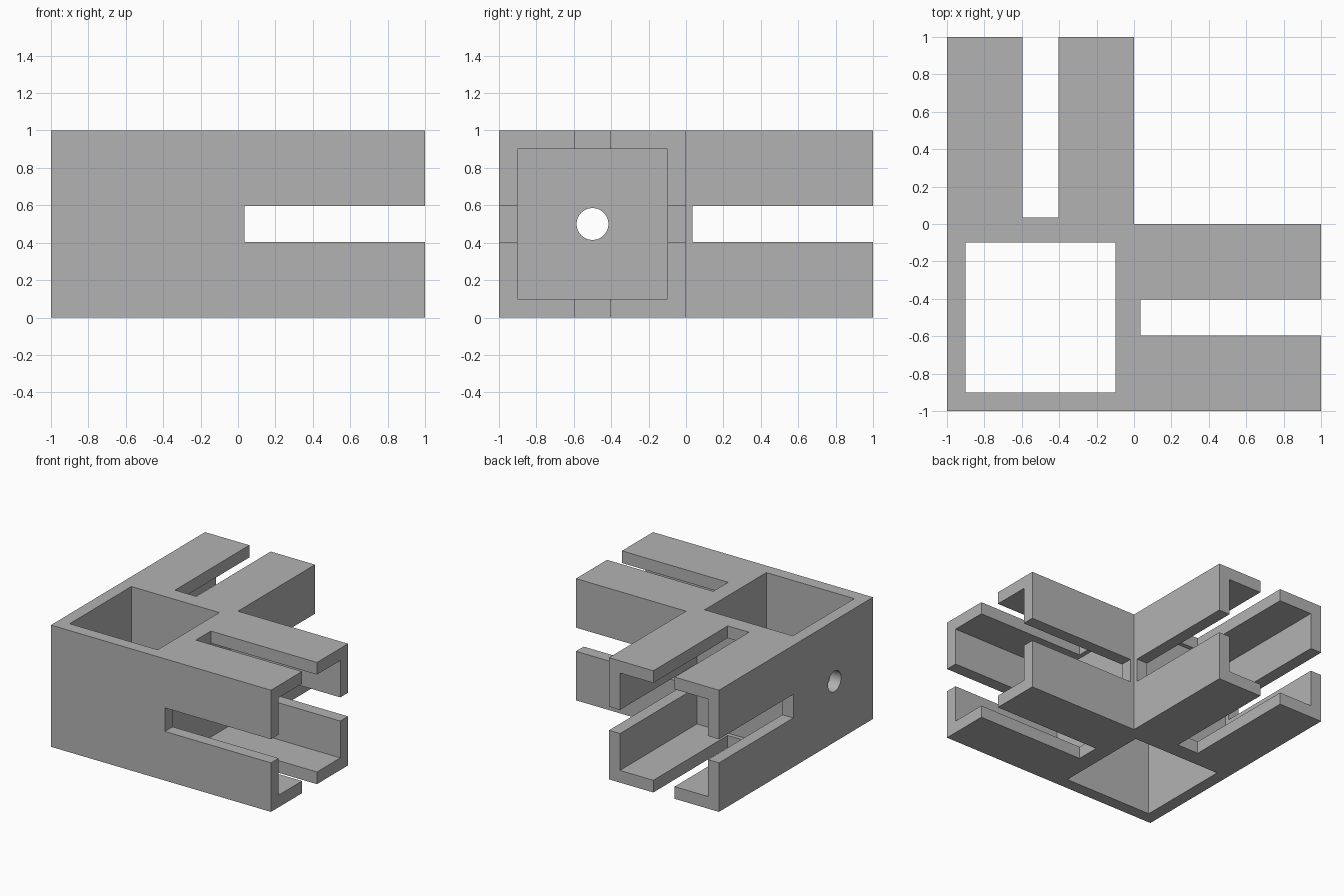
import bpy
import bmesh
from math import radians
from mathutils import Matrix, Vector

cube = bpy.data.objects.get("Cube")
if cube:
    bpy.data.objects.remove(cube, do_unlink=True)

WALL = 0.1          # tube wall thickness
SLOT = 0.097        # half width of the slots
START = 0.035       # where the slots begin
OUT = 1.2           # cutters reach past the open ends

grey = bpy.data.materials.new("grey")
grey.use_nodes = True
colour = (0.45, 0.45, 0.45, 1)
grey.diffuse_color = colour
grey.node_tree.nodes["Principled BSDF"].inputs["Base Color"].default_value = colour


def finish(name, bm):
    bmesh.ops.recalc_face_normals(bm, faces=bm.faces)
    mesh = bpy.data.meshes.new(name)
    bm.to_mesh(mesh)
    bm.free()
    mesh.materials.append(grey)
    obj = bpy.data.objects.new(name, mesh)
    bpy.context.collection.objects.link(obj)
    return obj


def box(name, low, high):
    low, high = Vector(low), Vector(high)
    bm = bmesh.new()
    bmesh.ops.create_cube(bm, size=1, matrix=Matrix.Translation((low + high) / 2)
                          @ Matrix.Diagonal((*(high - low), 1)))
    return finish(name, bm)


def cut(target, cutter):
    mod = target.modifiers.new("cut", "BOOLEAN")
    mod.operation = "DIFFERENCE"
    mod.solver = "EXACT"
    mod.object = cutter
    bpy.context.view_layer.objects.active = target
    bpy.ops.object.modifier_apply(modifier=mod.name)
    bpy.data.objects.remove(cutter, do_unlink=True)


# L-shaped solid body
bm = bmesh.new()
outline = [(-1, -1), (1, -1), (1, 0), (0, 0), (0, 1), (-1, 1)]
base = bm.faces.new([bm.verts.new((x, y, 0)) for x, y in outline])
raised = bmesh.ops.extrude_face_region(bm, geom=[base])["geom"]
bmesh.ops.translate(bm, vec=(0, 0, 1),
                    verts=[v for v in raised if isinstance(v, bmesh.types.BMVert)])
body = finish("corner_connector", bm)

# Vertical socket through the corner
cut(body, box("upright_socket", (WALL - 1, WALL - 1, -0.2), (-WALL, -WALL, OUT)))

# Each arm: a square bore, a slot in top and bottom, a slot in both sides
bore = ((0, WALL - 1, WALL), (OUT, -WALL, 1 - WALL))
flat_slot = ((START, -0.5 - SLOT, -0.2), (OUT, -0.5 + SLOT, OUT))
side_slot = ((START, -OUT, 0.5 - SLOT), (OUT, 0.2, 0.5 + SLOT))
for swap in (False, True):
    for low, high in (bore, flat_slot, side_slot):
        if swap:
            low, high = [(y, x, z) for x, y, z in (low, high)]
        cut(body, box("arm_cutter", low, high))

# Round screw hole through the outer wall and the inner partition
bm = bmesh.new()
bmesh.ops.create_cone(bm, cap_ends=True, segments=48, radius1=0.085, radius2=0.085,
                      depth=1.6, matrix=Matrix.Translation((-0.5, -0.5, 0.5))
                      @ Matrix.Rotation(radians(90), 4, "Y"))
cut(body, finish("screw_hole", bm))

# Smooth the hole, keep the edges crisp
bpy.ops.object.select_all(action="DESELECT")
body.select_set(True)
bpy.context.view_layer.objects.active = body
bpy.ops.object.shade_smooth_by_angle(angle=radians(30))
